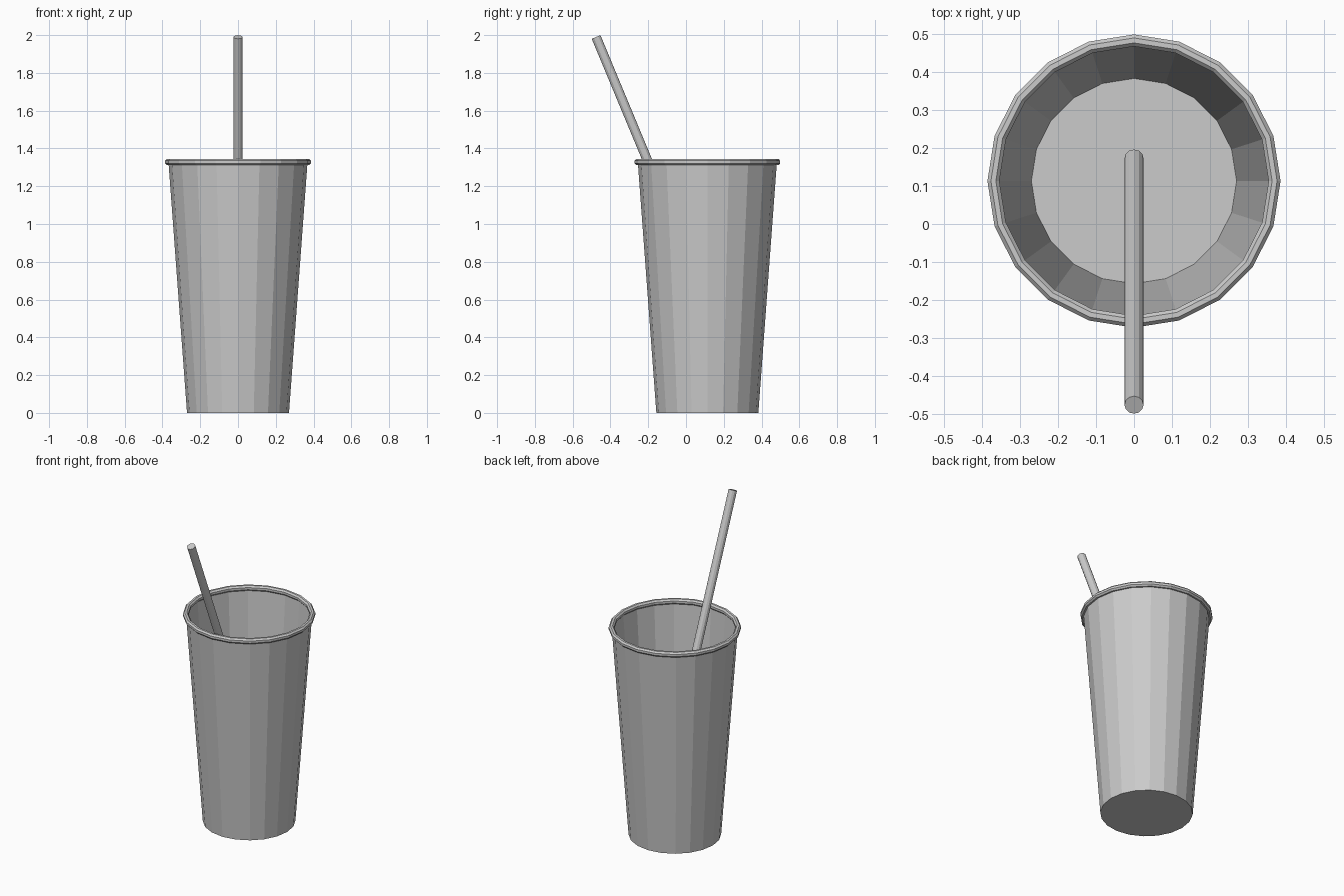
import bpy
import bmesh
from math import cos, sin, pi
from mathutils import Vector

cube = bpy.data.objects.get("Cube")
if cube:
    bpy.data.objects.remove(cube, do_unlink=True)

SIDES = 20
CUP_Y = 0.113

grey = bpy.data.materials.new("light grey")
grey.use_nodes = True
grey.diffuse_color = (0.6, 0.6, 0.6, 1)
grey.node_tree.nodes["Principled BSDF"].inputs["Base Color"].default_value = (0.6, 0.6, 0.6, 1)


def add_object(name, bm, location):
    bmesh.ops.recalc_face_normals(bm, faces=bm.faces)
    mesh = bpy.data.meshes.new(name)
    bm.to_mesh(mesh)
    bm.free()
    mesh.materials.append(grey)
    obj = bpy.data.objects.new(name, mesh)
    obj.location = location
    bpy.context.collection.objects.link(obj)
    return obj


def ring(bm, radius, z):
    angles = [2 * pi * i / SIDES for i in range(SIDES)]
    return [bm.verts.new((radius * cos(a), radius * sin(a), z)) for a in angles]


def bridge(bm, low, high):
    for i in range(SIDES):
        j = (i + 1) % SIDES
        bm.faces.new((low[i], low[j], high[j], high[i]))


# Tapered thin-walled cup with a flat floor and an open top
bm = bmesh.new()
base = ring(bm, 0.27, 0)
bm.faces.new(base)
bridge(bm, base, ring(bm, 0.368, 1.325))
cup = add_object("cup", bm, (0, CUP_Y, 0))

# Rolled rim: an octagonal tube around the opening
bm = bmesh.new()
steps = [pi / 8 + k * pi / 4 for k in range(8)]
loops = [ring(bm, 0.37 + 0.017 * cos(a), 1.328 + 0.018 * sin(a)) for a in steps]
for k in range(8):
    bridge(bm, loops[k], loops[(k + 1) % 8])
rim = add_object("rim", bm, (0, CUP_Y, 0))

# Leaning straw with closed ends
top = Vector((0, -0.476, 1.99))
bottom = Vector((0, 0.173, 0.43))
axis = top - bottom
bm = bmesh.new()
bmesh.ops.create_cone(bm, cap_ends=True, segments=12, radius1=0.025,
                      radius2=0.025, depth=axis.length)
straw = add_object("straw", bm, (top + bottom) / 2)
straw.rotation_euler = axis.to_track_quat('Z', 'Y').to_euler()
